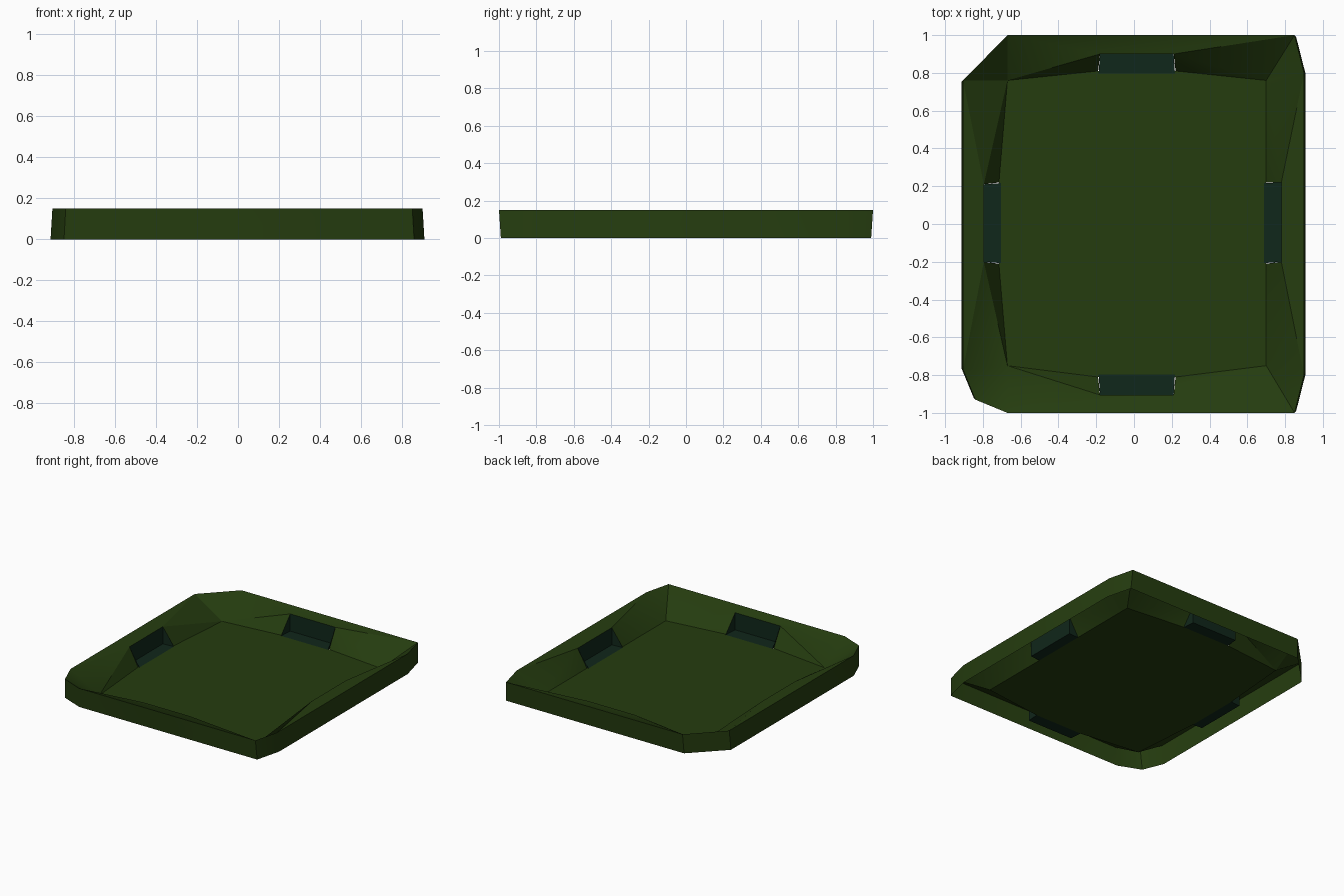
import bpy, bmesh, math

if "Cube" in bpy.data.objects:
    bpy.data.objects.remove(bpy.data.objects["Cube"])

TOP, LIP = 0.15, 0.135   # rim height, height of the recess lips


def material(name, rgb):
    m = bpy.data.materials.new(name)
    m.diffuse_color = (*rgb, 1)
    m.use_nodes = True
    m.node_tree.nodes["Principled BSDF"].inputs["Base Color"].default_value = m.diffuse_color
    return m


green = material("dark green", (0.0185, 0.046, 0.0048))
teal = material("deep teal", (0.0052, 0.020, 0.0105))


def build(name, faces, mat):
    """Make an object from faces given as point lists, then weld."""
    bm = bmesh.new()
    for f in faces:
        bm.faces.new([bm.verts.new(p) for p in f])
    bmesh.ops.remove_doubles(bm, verts=bm.verts, dist=0.0005)
    me = bpy.data.meshes.new(name)
    bm.to_mesh(me)
    bm.free()
    me.materials.append(mat)
    ob = bpy.data.objects.new(name, me)
    bpy.context.collection.objects.link(ob)
    bpy.ops.object.select_all(action='DESELECT')
    ob.select_set(True)
    bpy.context.view_layer.objects.active = ob
    bpy.ops.object.shade_smooth_by_angle(angle=math.radians(25))
    return ob


# Chamfered outer corners and floor corners, counter-clockwise from front left
outer = [[(-.905, -.77), (-.84, -.93), (-.67, -1)],
         [(.85, -1), (.9, -.8)],
         [(.9, .8), (.85, 1)],
         [(-.67, 1), (-.905, .76)]]
floor = [(-.67, -.75), (.70, -.75), (.70, .76), (-.67, .76)]

# Recess per side: lip ends (high), floor ends (low)
recess = [[(-.18, -.905), (.21, -.905), (-.19, -.81), (.22, -.81)],
          [(.78, -.20), (.78, .22), (.70, -.21), (.70, .22)],
          [(.21, .90), (-.18, .90), (.22, .81), (-.19, .81)],
          [(-.795, .21), (-.795, -.20), (-.715, .22), (-.715, -.21)]]


def at(p, z):
    return (p[0], p[1], z)


def foot(p):
    return (p[0] * 1.01, p[1] * 0.99, 0)


rim, floor_loop = [], []
for i in range(4):
    j = (i + 1) % 4
    a, b = at(outer[i][-1], TOP), at(outer[j][0], TOP)
    f0, f1 = at(floor[i], 0), at(floor[j], 0)
    h0, h1 = (at(p, LIP) for p in recess[i][:2])
    l0, l1 = (at(p, 0) for p in recess[i][2:])
    # sloping rim and the steep flaps beside the recess
    rim += [(a, h0, f0), (a, b, h1, h0), (b, f1, h1), (f0, h0, l0), (h1, f1, l1)]
    # rim corner
    for p, q in zip(outer[i], outer[i][1:]):
        rim.append((f0, at(p, TOP), at(q, TOP)))
    floor_loop += [f0, l0, l1]

    # recess pocket: back wall, two sides, and a floor reaching slightly inward
    g0, g1 = at(recess[i][0], .001), at(recess[i][1], .001)
    m0, m1 = ((p[0] * .985, p[1] * .985, .001) for p in (l0, l1))
    build("recess_pocket_%d" % (i + 1),
          [(m0, g0, g1, m1), (g0, h0, h1, g1), (m0, h0, g0), (m1, g1, h1)], teal)

build("sloping_rim", rim, green)
build("tray_floor", [floor_loop], green)

# Outer walls, leaning slightly
ring = [p for c in outer for p in c]
walls = [(foot(p), foot(q), at(q, TOP), at(p, TOP))
         for p, q in zip(ring, ring[1:] + ring[:1])]
build("outer_wall", walls, green)
